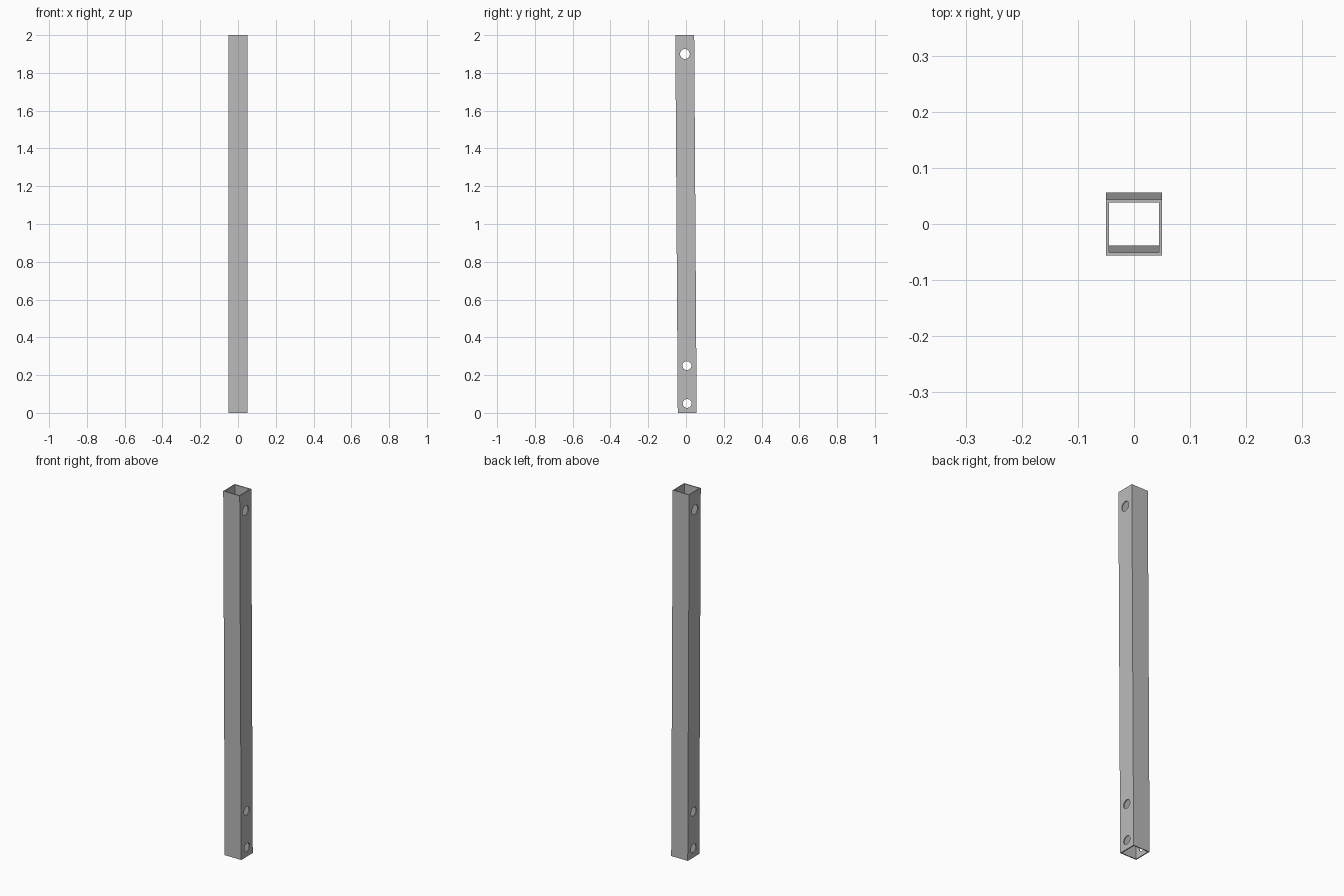
import bpy
import bmesh
import math
from mathutils import Matrix

cube = bpy.data.objects.get("Cube")
if cube:
    bpy.data.objects.remove(cube, do_unlink=True)

HALF = 0.05       # half the tube's width
WALL = 0.0055     # sheet thickness
LENGTH = 2.0
LEAN = 0.013 / LENGTH

steel = bpy.data.materials.new("grey steel")
steel.use_nodes = True
colour = (0.5, 0.5, 0.5, 1)
steel.diffuse_color = colour
steel.node_tree.nodes["Principled BSDF"].inputs["Base Color"].default_value = colour


def add_object(name, bm):
    bmesh.ops.recalc_face_normals(bm, faces=bm.faces)
    mesh = bpy.data.meshes.new(name)
    bm.to_mesh(mesh)
    bm.free()
    mesh.materials.append(steel)
    obj = bpy.data.objects.new(name, mesh)
    bpy.context.collection.objects.link(obj)
    return obj


# Hollow square tube, open at both ends, leaning slightly forward
bm = bmesh.new()
corners = [(-1, -1), (1, -1), (1, 1), (-1, 1)]


def ring(half, z):
    shift = -LEAN * (z - LENGTH / 2)
    return [bm.verts.new((x * half, y * half + shift, z)) for x, y in corners]


inner = HALF - WALL
loops = [ring(HALF, 0), ring(HALF, LENGTH), ring(inner, LENGTH), ring(inner, 0)]
for a, b in zip(loops, loops[1:] + loops[:1]):
    for i in range(4):
        j = (i + 1) % 4
        bm.faces.new((a[i], a[j], b[j], b[i]))
tube = add_object("square_tube", bm)

# Bolt holes drilled through both side walls
bm = bmesh.new()
for z, radius in [(0.05, 0.0235), (0.25, 0.0235), (1.9, 0.026)]:
    place = Matrix.Translation((0, -LEAN * (z - LENGTH / 2), z))
    bmesh.ops.create_cone(bm, cap_ends=True, segments=32, radius1=radius,
                          radius2=radius, depth=0.2,
                          matrix=place @ Matrix.Rotation(math.pi / 2, 4, "Y"))
drill = add_object("bolt_hole_cutter", bm)
drill.hide_render = True
drill.hide_viewport = True

cut = tube.modifiers.new("bolt holes", "BOOLEAN")
cut.operation = "DIFFERENCE"
cut.solver = "EXACT"
cut.object = drill

# Bake the cut and drop the cutter
bpy.context.view_layer.objects.active = tube
tube.select_set(True)
bpy.ops.object.modifier_apply(modifier=cut.name)
bpy.data.objects.remove(drill, do_unlink=True)
bpy.ops.object.shade_smooth_by_angle(angle=math.radians(30))
